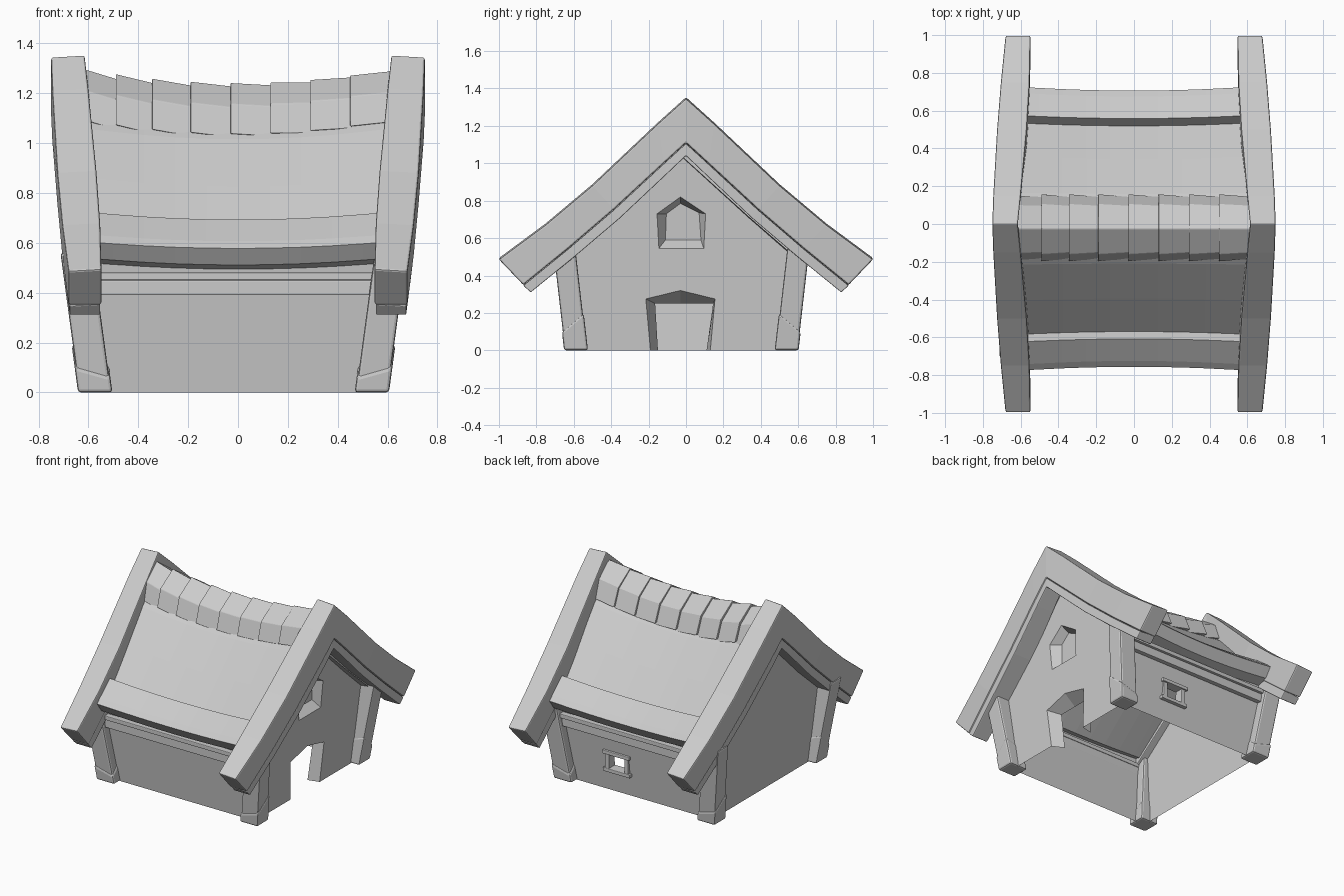
import bpy, bmesh

if "Cube" in bpy.data.objects:
    bpy.data.objects.remove(bpy.data.objects["Cube"])

XC, YC = -0.018, -0.025  # building body sits slightly off the gable boards' centre


def finish(bm, name, bevel=0):
    bmesh.ops.recalc_face_normals(bm, faces=bm.faces)
    me = bpy.data.meshes.new(name)
    bm.to_mesh(me)
    bm.free()
    ob = bpy.data.objects.new(name, me)
    bpy.context.collection.objects.link(ob)
    if bevel:
        m = ob.modifiers.new("bevel", 'BEVEL')
        m.width, m.segments, m.limit_method = bevel, 2, 'ANGLE'
        m.angle_limit = 0.7
    return ob


def loft(name, rings, bevel=0):
    """Closed solid through equal-length rings of points."""
    bm = bmesh.new()
    vs = [[bm.verts.new(p) for p in r] for r in rings]
    n = len(vs[0])
    for a, b in zip(vs, vs[1:]):
        for i in range(n):
            j = (i + 1) % n
            bm.faces.new((a[i], a[j], b[j], b[i]))
    bm.faces.new(vs[0])
    bm.faces.new(vs[-1])
    return finish(bm, name, bevel)


def box(name, x0, x1, y0, y1, z0, z1, bevel=0):
    ring = lambda z: [(x0, y0, z), (x1, y0, z), (x1, y1, z), (x0, y1, z)]
    return loft(name, [ring(z0), ring(z1)], bevel)


def wall(name, place, outline, hole=None, jambs=()):
    """Thin wall sheet with an optional hole and tapered reveals."""
    bm = bmesh.new()
    for loop in [outline] + ([hole] if hole else []):
        v = [bm.verts.new(place(u, w, 0)) for u, w in loop]
        for i in range(len(v)):
            bm.edges.new((v[i - 1], v[i]))
    bmesh.ops.triangle_fill(bm, use_beauty=True, use_dissolve=False, edges=bm.edges[:])
    for outer, inner, depth, ring, back in jambs:
        a = [bm.verts.new(place(u, w, 0)) for u, w in outer]
        b = [bm.verts.new(place(u, w, depth)) for u, w in inner]
        for i in range(0 if ring else 1, len(a)):
            bm.faces.new((a[i - 1], a[i], b[i], b[i - 1]))
        if back:
            bm.faces.new(b)
    bmesh.ops.remove_doubles(bm, verts=bm.verts[:], dist=1e-5)
    return finish(bm, name)


def wall_y(z):
    return 0.56 + 0.12 * z


def sag(x):
    return 1 - min(1, (x / 0.61) ** 2)


# Gable walls: right one with open door and recessed pentagon window, left one plain
door_out = [(-.19, 0), (-.215, .275), (-.03, .32), (.155, .275), (.13, 0)]
door_in = [(-.15, 0), (-.165, .25), (-.03, .25), (.145, .25), (.11, 0)]
win_out = [(-.145, .545), (-.155, .73), (-.03, .82), (.105, .73), (.095, .545)]
win_in = [(-.11, .59), (-.105, .73), (-.03, .785), (.07, .735), (.08, .59)]
left_half = [(YC - .56, 0), (YC - wall_y(.52), .52), (YC, 1.07)]
right_half = [(YC + wall_y(.52), .52), (YC + .56, 0)]
wall("right_gable_wall", lambda u, w, d: (XC + .56 + .06 * w - d, u, w),
     left_half + right_half + door_out[::-1], win_out,
     [(door_out, door_in, .08, False, False), (win_out, win_in, .06, True, True)])
wall("left_gable_wall", lambda u, w, d: (XC - .56 - .06 * w + d, u, w), left_half + right_half)

# Long walls: plain front, small window in the back
side = [(-.56, 0), (.56, 0), (.591, .52), (-.591, .52)]
rect = [(.095, .165), (.215, .165), (.215, .265), (.095, .265)]
wall("front_wall", lambda u, w, d: (XC + u, YC - wall_y(w) + d, w), side)
wall("back_wall", lambda u, w, d: (XC + u, YC + wall_y(w) - d, w), side, rect,
     [(rect, rect, .05, True, False)])

# Back window frame
yb, wx = YC + wall_y(.21), XC + .155
box("window_sill", wx - .105, wx + .105, yb - .03, yb + .018, .14, .165, .004)
box("window_head", wx - .105, wx + .105, yb - .03, yb + .025, .265, .29, .004)
for s in (-1, 1):
    c = wx + s * .075
    box("window_side", c - .016, c + .016, yb - .03, yb + .015, .155, .275, .004)

# Leaning corner posts with slanted stone feet
for sx in (-1, 1):
    for sy in (-1, 1):
        def quad(grow, zs):
            pts = []
            for (i, j), z in zip([(1, 1), (-1, 1), (-1, -1), (1, -1)], zs):
                cx, cy = .555 + .135 * z, .563 + .115 * z
                pts.append((XC + sx * (cx + i * (.064 + grow)),
                            YC + sy * (cy + j * (.059 + grow)), z))
            return pts
        loft("corner_post", [quad(0, [.01] * 4), quad(0, [.56] * 4)], .012)
        loft("post_foot", [quad(.005, [0] * 4), quad(.005, [.1, .06, .15, .2])], .012)

# Wall plates under the eaves
for s in (-1, 1):
    for z0, z1, out in ((.39, .45, .03), (.45, .48, .045)):
        y0, y1 = YC + s * wall_y(.39), YC + s * (wall_y(.42) + out)
        box("eave_beam", XC - .57, XC + .57, min(y0, y1), max(y0, y1), z0, z1, .005)

# Sagging roof with raised eave bands
top = [(.19, 1.06), (.38, .865), (.56, .675), (.60, .725), (.72, .635), (.752, .605),
       (.705, .54), (.59, .515), (.365, .71)]
prof = ([(0, 1.22)] + top + [(0, 1.04)] + [(-y, z) for y, z in reversed(top)])
xs = [-.63 + 1.26 * i / 10 for i in range(11)]
loft("roof", [[(x, YC + y * (1 - .028 * sag(x)), z - (.05 - .03 * abs(y)) * sag(x))
               for y, z in prof] for x in xs])

# Overlapping ridge tiles
tile = [(-.165, 1.08), (-.13, 1.2), (0, 1.285), (.125, 1.2), (.175, 1.08)]
cuts = [-.615, -.49, -.345, -.19, -.03, .13, .29, .45, .62]
for n, (a, b) in enumerate(zip(cuts, cuts[1:])):
    tilt = .002 * n  # the last tiles tip up towards the right gable
    loft("ridge_tile", [[(x, YC + y * k, z + dz - .055 * sag(x)) for y, z in tile]
                        for x, k, dz in ((a, 1.05 if n else 1, .012),
                                         (b + .008, .97, tilt - .008))], .004)

# Gable boards and the trim strip beneath them
edge_top = [(0, 1.35), (.15, 1.215), (.5, .885), (.75, .675), (1, .49)]
edge_mid = [(0, 1.11), (.12, 1.0), (.385, .755), (.63, .545), (.87, .35)]
edge_low = [(0, 1.04), (.10, .945), (.355, .705), (.59, .505), (.83, .31)]
x_in = [.615, .60, .568, .553, .548]
x_out = [.75, .745, .725, .705, .68]


def gable_board(name, s, upper, lower, inset, bevel):
    rings = []
    for k in range(-4, 5):
        i, g = abs(k), (1 if k >= 0 else -1)
        (yt, zt), (yl, zl) = upper[i], lower[i]
        a, b = s * (x_in[i] + inset), s * (x_out[i] - inset)
        rings.append([(a, g * yt, zt + .004), (b, g * yt, zt - .004), (b, g * yl, zl), (a, g * yl, zl)])
    return loft(name, rings, bevel)


for s in (-1, 1):
    gable_board("gable_board", s, edge_top, edge_mid, 0, .008)
    gable_board("gable_trim", s, edge_mid, edge_low, .005, .005)
